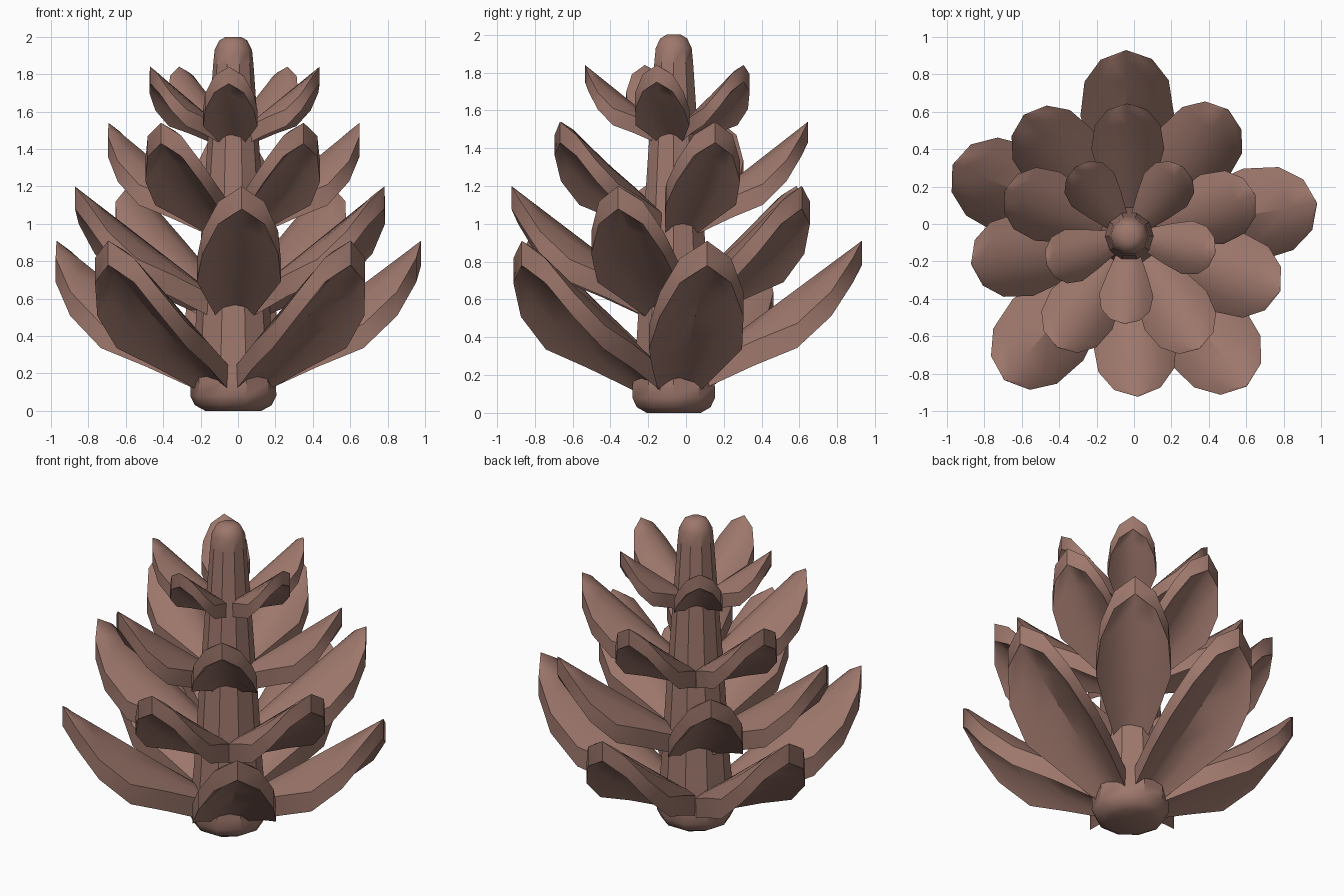
import bpy, bmesh, math

if "Cube" in bpy.data.objects:
    bpy.data.objects.remove(bpy.data.objects["Cube"])

CX, CY = -0.025, -0.065          # the stem sits slightly off centre

brown = bpy.data.materials.new("cone_brown")
brown.diffuse_color = (0.34, 0.185, 0.15, 1)
brown.use_nodes = True
brown.node_tree.nodes["Principled BSDF"].inputs["Base Color"].default_value = brown.diffuse_color


def finish(bm, name, angle):
    bmesh.ops.remove_doubles(bm, verts=bm.verts, dist=1e-5)
    bmesh.ops.recalc_face_normals(bm, faces=bm.faces)
    me = bpy.data.meshes.new(name)
    bm.to_mesh(me)
    bm.free()
    me.materials.append(brown)
    ob = bpy.data.objects.new(name, me)
    bpy.context.collection.objects.link(ob)
    bpy.ops.object.select_all(action='DESELECT')
    ob.select_set(True)
    bpy.context.view_layer.objects.active = ob
    bpy.ops.object.shade_smooth_by_angle(angle=math.radians(angle))
    return ob


# Stem: a lathed, tapering core with a rounded top
def stem(profile, sides=10):
    bm = bmesh.new()
    rings = []
    for r, z in profile:
        rings.append([bm.verts.new((CX + r * math.cos(2 * math.pi * i / sides),
                                    CY + r * math.sin(2 * math.pi * i / sides), z))
                      for i in range(sides)])
    for a, b in zip(rings, rings[1:]):
        for i in range(sides):
            j = (i + 1) % sides
            bm.faces.new((a[i], a[j], b[j], b[i]))
    bm.faces.new(rings[0][::-1])
    bm.faces.new(rings[-1])
    finish(bm, "stem", 35)


stem([(0.15, 0), (0.205, 0.03), (0.23, 0.08), (0.228, 0.15), (0.205, 0.4),
      (0.175, 0.9), (0.14, 1.4), (0.108, 1.85), (0.1, 1.93), (0.075, 1.98), (0.04, 2.0)])

# Scale outline: (position along length, share of the greatest half width)
OUTLINE = [(0, 0.45), (0.3, 0.76), (0.58, 1), (0.8, 0.9), (0.94, 0.55), (1, 0)]
ACROSS = [-1, -0.6, 0, 0.6, 1]


# Scale: an arched, egg-shaped plate rising outwards, with an upright rim
def scale(name, angle, root, reach, half, tip_z, slope, thick):
    a = math.radians(angle)
    ca, sa = math.cos(a), math.sin(a)
    bm = bmesh.new()
    sides = []
    for down in (0, thick):
        grid = []
        for u, w in OUTLINE:
            r = root + (reach - root) * u
            row = []
            for v in ACROSS:
                s = v * w * half
                z = tip_z - (reach - r) * slope - 0.72 * half * (v * w) ** 2 - down
                row.append(bm.verts.new((CX + r * ca - s * sa, CY + r * sa + s * ca, z)))
            grid.append(row)
        sides.append(grid)
    n, m = len(OUTLINE), len(ACROSS)
    for g in sides:
        for i in range(n - 1):
            for j in range(m - 1):
                bm.faces.new((g[i][j], g[i + 1][j], g[i + 1][j + 1], g[i][j + 1]))
    loop = [(0, j) for j in range(m)] + [(i, m - 1) for i in range(1, n)]
    loop += [(n - 1, j) for j in range(m - 2, -1, -1)] + [(i, 0) for i in range(n - 2, 0, -1)]
    top, low = sides
    for (i, j), (k, l) in zip(loop, loop[1:] + loop[:1]):
        bm.faces.new((top[i][j], top[k][l], low[k][l], low[i][j]))
    finish(bm, name, 35)


# Four whorls of five scales: angles, root, reach, half width, tip height, slope, thickness
WHORLS = [
    ((91, 158, 229, 308, 10), 0.17, 1.02, 0.25, 0.91, 0.74, 0.13),
    ((273, 340, 52, 131, 190), 0.15, 0.86, 0.225, 1.20, 0.76, 0.12),
    ((91, 160, 237, 302, 18), 0.13, 0.71, 0.195, 1.54, 0.78, 0.11),
    ((267, 349, 52, 128, 199), 0.10, 0.47, 0.145, 1.84, 0.80, 0.09),
]
for t, (angles, root, reach, half, tip_z, slope, thick) in enumerate(WHORLS, 1):
    for k, ang in enumerate(angles, 1):
        rr = reach - 0.025 if (t == 1 and k == 1) else reach
        scale(f"scale_row{t}_{k}", ang, root, rr, half, tip_z, slope, thick)
